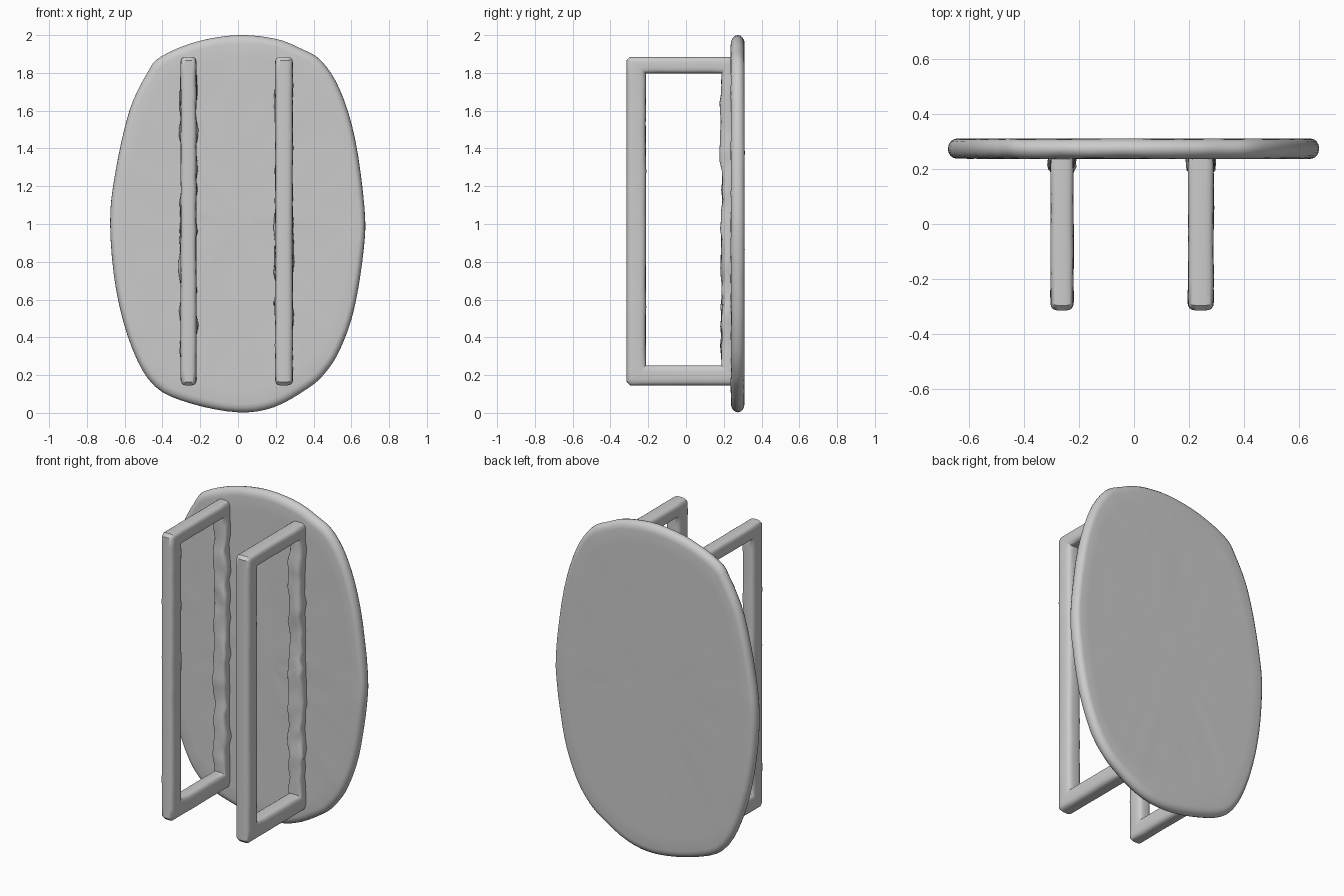
import bpy, bmesh, math
from mathutils import Vector, noise

old = bpy.data.objects.get("Cube")
if old:
    bpy.data.objects.remove(old, do_unlink=True)

grey = bpy.data.materials.new("plain grey")
grey.use_nodes = True
grey.diffuse_color = (0.6, 0.6, 0.6, 1)
grey.node_tree.nodes["Principled BSDF"].inputs["Base Color"].default_value = (0.6, 0.6, 0.6, 1)


def finish(bm, name, angle):
    bmesh.ops.remove_doubles(bm, verts=bm.verts, dist=0.0005)
    bmesh.ops.recalc_face_normals(bm, faces=bm.faces)
    mesh = bpy.data.meshes.new(name)
    bm.to_mesh(mesh)
    bm.free()
    ob = bpy.data.objects.new(name, mesh)
    bpy.context.collection.objects.link(ob)
    mesh.materials.append(grey)
    bpy.ops.object.select_all(action='DESELECT')
    ob.select_set(True)
    bpy.context.view_layer.objects.active = ob
    bpy.ops.object.shade_smooth_by_angle(angle=math.radians(angle))
    return ob


def bridge(bm, a, b):
    n = len(a)
    for i in range(n):
        j = (i + 1) % n
        bm.faces.new((a[i], a[j], b[j], b[i]))


def smooth_loop(pts, steps):
    # closed Catmull-Rom curve through the points
    out, n = [], len(pts)
    for i in range(n):
        p0, p1, p2, p3 = (Vector(pts[(i + k) % n]) for k in (-1, 0, 1, 2))
        for s in range(steps):
            t = s / steps
            out.append(0.5 * (2 * p1 + (p2 - p0) * t + (2 * p0 - 5 * p1 + 4 * p2 - p3) * t * t
                              + (3 * p1 - p0 - 3 * p2 + p3) * t ** 3))
    return out


# Oval top: an irregular hand-shaped outline, standing on its edge
outline = [(0, 2.0), (0.20, 1.98), (0.33, 1.93), (0.44, 1.865), (0.54, 1.71), (0.62, 1.45),
           (0.67, 1.08), (0.665, 0.86), (0.615, 0.55), (0.54, 0.335), (0.46, 0.21),
           (0.37, 0.13), (0.19, 0.03), (0, 0.003), (-0.25, 0.05), (-0.44, 0.14),
           (-0.56, 0.34), (-0.645, 0.65), (-0.677, 1.0), (-0.65, 1.27), (-0.575, 1.6),
           (-0.48, 1.80), (-0.41, 1.885), (-0.22, 1.965)]
loop = smooth_loop(outline, 4)
centre = Vector((0, 1.0))
FRONT, BACK = 0.238, 0.310
mid, half = (FRONT + BACK) / 2, (BACK - FRONT) / 2

# Cross-section from front centre, round the rim, to back centre: (scale, y)
section = [(s / 8, FRONT) for s in range(1, 8)]
for k in range(9):
    a = math.pi * k / 8
    section.append((1 - 0.045 * (1 - math.sin(a)), mid - half * math.cos(a)))
section += [(s / 8, BACK) for s in range(7, 0, -1)]

bm = bmesh.new()
rings = []
for s, y in section:
    ring = []
    for p in loop:
        q = centre + (p - centre) * s
        amp = 0.003 if y < mid else 0.0015
        dy = amp * noise.noise(Vector((q.x * 9 + q.y * 3, y * 20, q.y * 12)))
        ring.append(bm.verts.new((q.x, y + dy, q.y)))
    rings.append(ring)
for a, b in zip(rings, rings[1:]):
    bridge(bm, a, b)
bm.faces.new(rings[0])
bm.faces.new(rings[-1])
finish(bm, "oval_top", 50)


# Leg frame: a rounded section swept round a rectangle with mitred corners
def leg_frame(name, x, width):
    # corners in order as (outer y, outer z, inner y, inner z)
    corners = [(-0.315, 0.145, -0.212, 0.252), (-0.315, 1.885, -0.212, 1.797),
               (0.255, 1.885, 0.188, 1.797), (0.255, 0.145, 0.188, 0.252)]
    path = []                                    # (outer, inner, roughness)
    for i, c in enumerate(corners):
        d = corners[(i + 1) % 4]
        o0, o1 = Vector(c[:2]), Vector(d[:2])
        n0, n1 = Vector(c[2:]), Vector(d[2:])
        step = (o1 - o0).normalized() * 0.018    # softens the outer corner
        count = 30 if i in (0, 2) else 6
        for k in range(count + 1):
            t = k / count
            rough = 0 if k in (0, count) else (0.016 if i == 2 else 0.003)
            path.append(((o0 + step).lerp(o1 - step, t), n0.lerp(n1, t), rough))
    bm = bmesh.new()
    rings = []
    for outer, inner, rough in path:
        ring = []
        for k in range(20):
            a = 2 * math.pi * (k + 0.5) / 20
            ca, sa = math.cos(a), math.sin(a)
            u = math.copysign(abs(ca) ** 0.55, ca) * width / 2
            v = 0.5 + 0.5 * math.copysign(abs(sa) ** 0.55, sa)
            p = outer.lerp(inner, v)
            seed = Vector((x * 5 + u * 12, p.x * 12, p.y * 14))
            ring.append(bm.verts.new((x + u + rough * noise.noise(seed),
                                      p.x + rough * v * noise.noise(seed + Vector((9, 4, 2))), p.y)))
        rings.append(ring)
    for i, ring in enumerate(rings):
        bridge(bm, ring, rings[(i + 1) % len(rings)])
    return finish(bm, name, 35)


leg_frame("right_leg_frame", -0.262, 0.084)
leg_frame("left_leg_frame", 0.243, 0.094)
